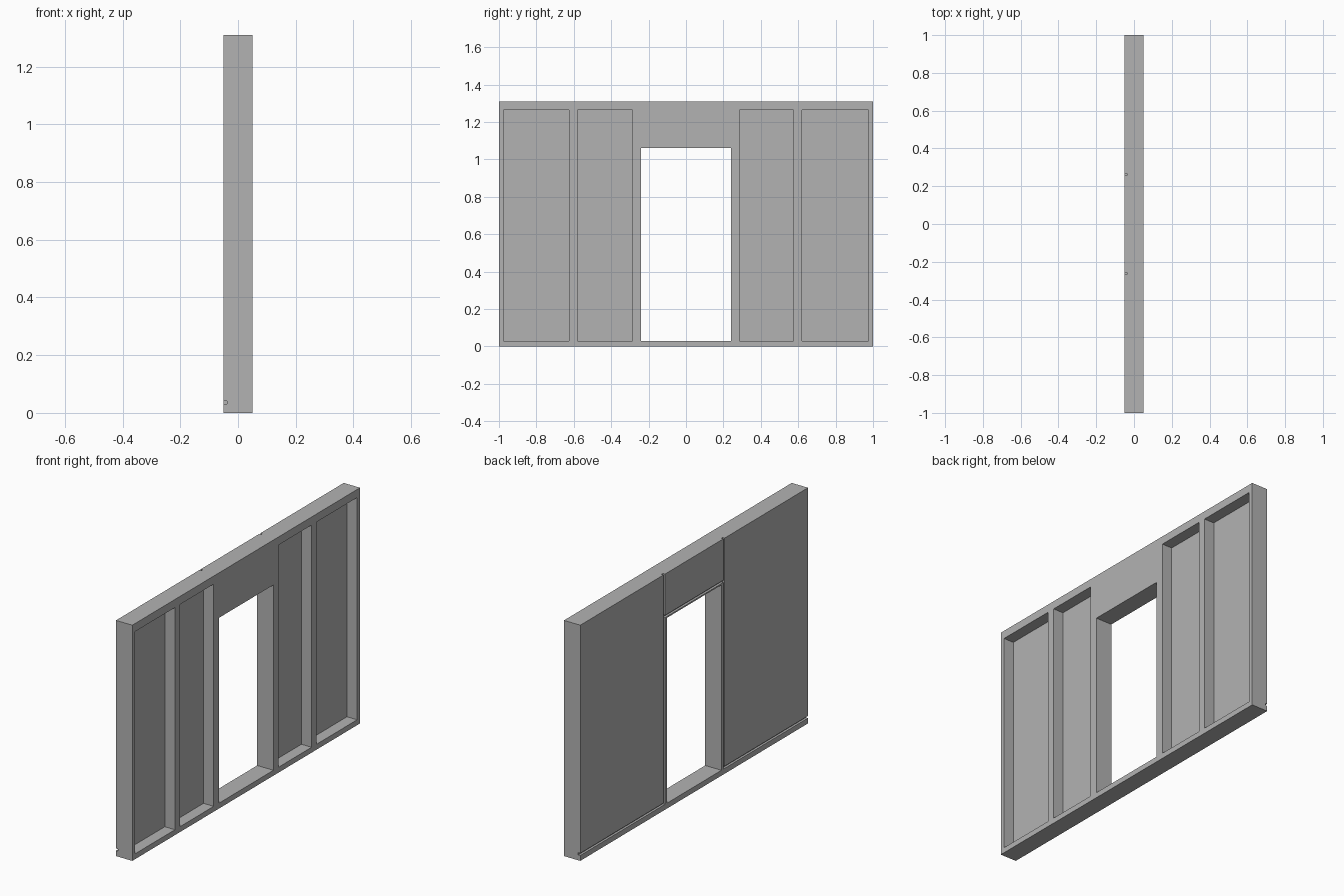
import bpy
import bmesh
from mathutils import Matrix, Vector

cube = bpy.data.objects.get("Cube")
if cube:
    bpy.data.objects.remove(cube, do_unlink=True)

grey = bpy.data.materials.new("plain grey")
grey.use_nodes = True
COLOUR = (0.45, 0.45, 0.45, 1)
grey.diffuse_color = COLOUR
grey.node_tree.nodes["Principled BSDF"].inputs["Base Color"].default_value = COLOUR

# Depth layers through the wall, from back to front
BACK, GROOVE, FLOOR, FRONT = -0.05, -0.0375, -0.0125, 0.05
SILL, TOP, HEIGHT, DOOR = 0.03, 1.265, 1.31, 1.06


def box(name, x, y, z):
    """Flat-sided box given as (low, high) pairs."""
    size = [b - a for a, b in (x, y, z)]
    centre = Vector([(a + b) / 2 for a, b in (x, y, z)])
    bm = bmesh.new()
    bmesh.ops.create_cube(bm, size=1, matrix=Matrix.Translation(centre) @ Matrix.Diagonal((*size, 1)))
    mesh = bpy.data.meshes.new(name)
    bm.to_mesh(mesh)
    bm.free()
    mesh.materials.append(grey)
    ob = bpy.data.objects.new(name, mesh)
    bpy.context.collection.objects.link(ob)
    return ob


# Plates running along the bottom and top
box("bottom_plate", (BACK, FRONT), (-1, 1), (0, SILL))
box("top_plate", (FLOOR, FRONT), (-1, 1), (TOP, HEIGHT))

# Studs between the front recesses
for name, low, high in [
    ("end_stud_a", -1, -0.975), ("middle_stud_a", -0.625, -0.58),
    ("jamb_stud_a", -0.285, -0.24), ("jamb_stud_b", 0.24, 0.285),
    ("middle_stud_b", 0.575, 0.62), ("end_stud_b", 0.975, 1),
]:
    box(name, (FLOOR, FRONT), (low, high), (SILL, TOP))

# Backing boards, outer skins with narrow grooves, and door jamb edges
for tag, s in (("a", -1), ("b", 1)):
    def span(inner, outer):
        return tuple(sorted((s * inner, s * outer)))
    box("backing_" + tag, (GROOVE, FLOOR), span(0.24, 1), (SILL, HEIGHT))
    box("outer_skin_" + tag, (BACK, GROOVE), span(0.268, 1), (SILL + 0.012, HEIGHT))
    box("jamb_edge_" + tag, (BACK, GROOVE), span(0.24, 0.256), (SILL, DOOR))

# Header above the doorway
box("header", (GROOVE, FRONT), (-0.24, 0.24), (DOOR, HEIGHT))
box("header_rail", (BACK, GROOVE), (-0.256, 0.256), (DOOR, DOOR + 0.008))
box("header_skin", (BACK, GROOVE), (-0.256, 0.256), (DOOR + 0.02, HEIGHT))
